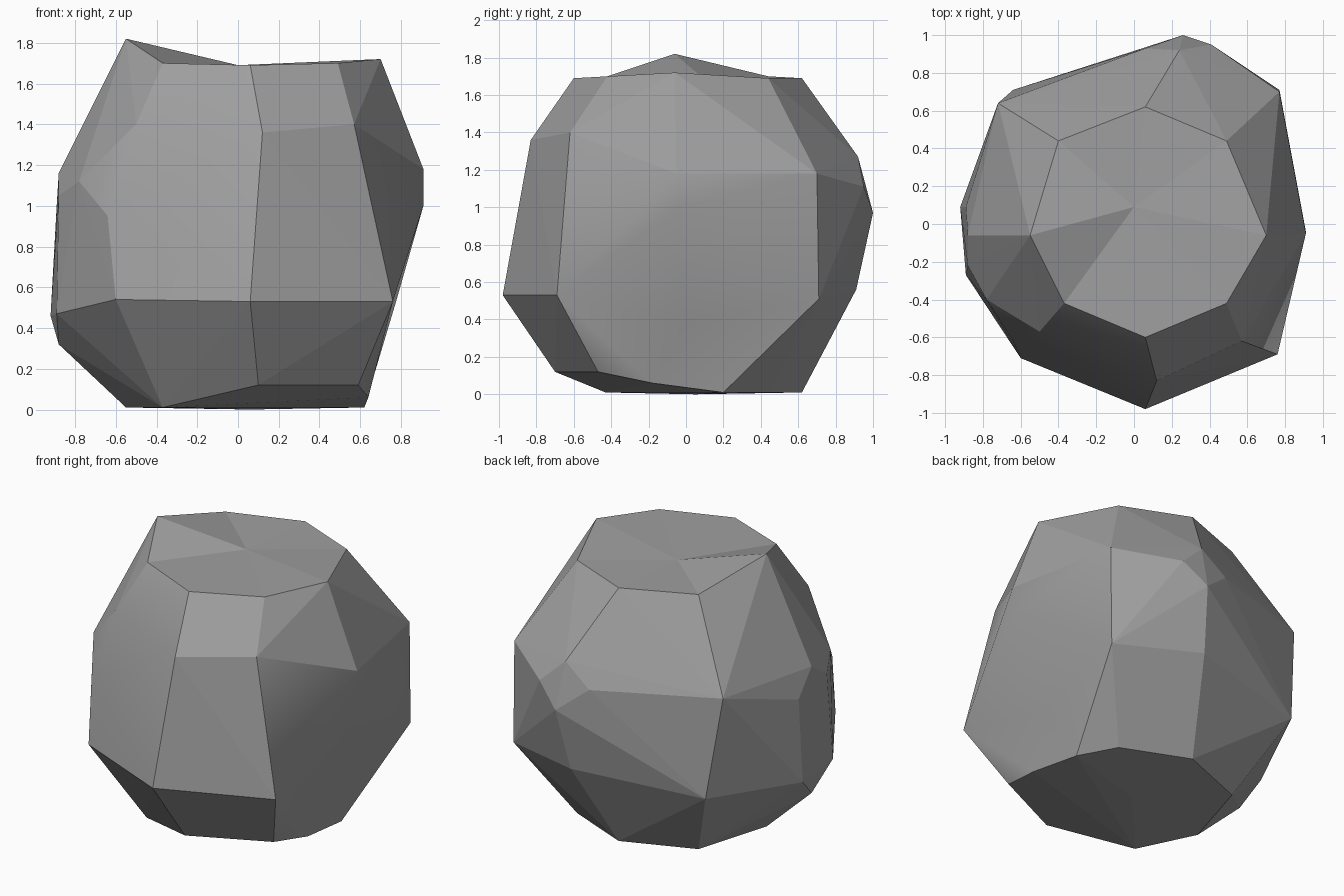
import bpy
import bmesh
from mathutils import Vector

default_cube = bpy.data.objects.get("Cube")
if default_cube:
    bpy.data.objects.remove(default_cube, do_unlink=True)


def make_material(name, level):
    """Plain grey material, same colour in the viewport and in a render."""
    material = bpy.data.materials.new(name)
    material.use_nodes = True
    colour = (level, level, level, 1)
    material.diffuse_color = colour
    shader = material.node_tree.nodes["Principled BSDF"]
    shader.inputs["Base Color"].default_value = colour
    shader.inputs["Roughness"].default_value = 0.9
    return material


# Corners of the boulder, counter-clockwise from the +x side
crown_corners = [
    (.7, -.06, 1.72), (.49, .44, 1.69), (.06, .62, 1.69), (-.4, .44, 1.7),
    (-.55, -.06, 1.82), (-.37, -.42, 1.7), (.06, -.6, 1.69), (.49, -.42, 1.7),
]
shoulder_corners = [
    (.91, -.05, 1.18), (.77, .7, 1.18), (-.72, .64, 1.17), (-.88, -.06, 1.16),
    (-.5, -.57, 1.4),
]
waist_corners = [
    (.21, .91, .56), (-.64, .71, .51), (-.64, -.62, .95), (-.78, -.4, 1.12),
]
base_corners = [
    (.49, .44, .01), (.06, .62, .01), (-.4, .44, .01), (-.55, -.06, .01),
    (-.37, -.43, .01), (.1, -.7, .12), (.59, -.47, .12), (.06, .05, 0),
]
# Rim of the swollen front and of the hollow under the left side
front_rim = [(.12, -.83, 1.36), (.57, -.62, 1.4), (.06, -.98, .53),
             (-.6, -.71, .54)]
hollow_rim = [(.91, -.04, 1), (.77, .71, .51), (.62, .2, .01),
              (.64, -.18, .06), (.76, -.69, .53)]
# Small chipped facets where corners have broken off
back_chip = [(.24, .92, 1.27), (.06, .93, 1.13), (.26, 1, .97), (.41, .95, 1.11)]
side_chip_high = [(-.89, .09, 1), (-.88, -.22, 1.05)]
side_chip_low = [(-.92, .09, .46), (-.88, -.06, .32), (-.89, -.27, .47)]


def refan(bm, rim, centre):
    """Replace the facets spanning only the rim corners by a fan to centre."""
    patch = [f for f in bm.faces if all(v in rim for v in f.verts)]
    bmesh.ops.delete(bm, geom=patch, context='FACES')
    border = [e for e in bm.edges if e.is_boundary]
    hub = bm.verts.new(Vector(centre))
    for edge in border:
        bm.faces.new((*edge.verts, hub))


def is_worn(face):
    """The swollen front and the left side are worn smooth."""
    spot = face.calc_center_median()
    front = face.normal.y < -.6 and spot.x < .3 and spot.z > .6
    left = face.normal.x > .6 and spot.z < 1.2
    return front or left


def build_boulder():
    bm = bmesh.new()
    crown, front, hollow = (
        [bm.verts.new(corner) for corner in rim]
        for rim in (crown_corners, front_rim, hollow_rim))
    for group in (shoulder_corners, waist_corners, base_corners,
                  back_chip, side_chip_high, side_chip_low):
        for corner in group:
            bm.verts.new(corner)

    # Wrap the corners in flat facets
    bmesh.ops.convex_hull(bm, input=list(bm.verts))

    # Dip the top, swell the front and hollow the lower left side
    refan(bm, crown, (0, .09, 1.69))
    refan(bm, front, (.2, -1, .82))
    refan(bm, hollow, (.68, 0, .38))
    loose = [v for v in bm.verts if not v.link_faces]
    bmesh.ops.delete(bm, geom=loose, context='VERTS')
    bmesh.ops.recalc_face_normals(bm, faces=list(bm.faces))

    # Flat facets, softened only where the stone is worn
    for face in bm.faces:
        face.smooth = is_worn(face)
    for edge in bm.edges:
        edge.smooth = edge.calc_face_angle(0) < .5

    mesh = bpy.data.meshes.new("boulder")
    bm.to_mesh(mesh)
    bm.free()
    boulder = bpy.data.objects.new("boulder", mesh)
    bpy.context.collection.objects.link(boulder)
    return boulder


boulder = build_boulder()
boulder.data.materials.append(make_material("stone grey", .35))
